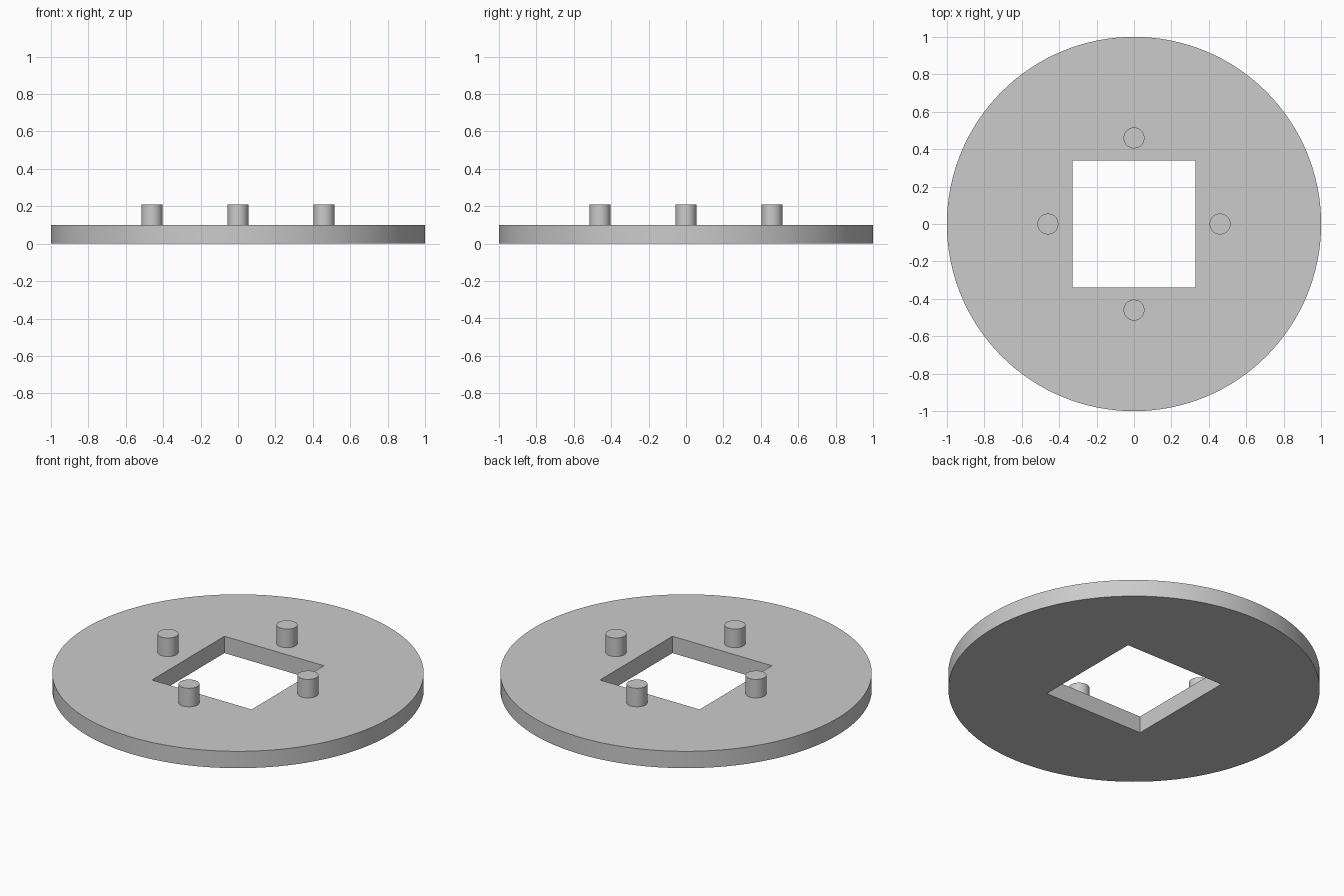
import bpy
from math import cos, sin, pi, radians

cube = bpy.data.objects.get("Cube")
if cube:
    bpy.data.objects.remove(cube, do_unlink=True)

PLATE_HEIGHT = 0.10
PEG_TOP = 0.21
PEG_RADIUS = 0.056
PEG_RING = 0.46

grey = bpy.data.materials.new("light grey")
grey.use_nodes = True
colour = (0.6, 0.6, 0.6, 1)
grey.diffuse_color = colour
grey.node_tree.nodes["Principled BSDF"].inputs["Base Color"].default_value = colour


def cylinder(name, radius, bottom, top, x=0, y=0, sides=48):
    bpy.ops.mesh.primitive_cylinder_add(
        vertices=sides, radius=radius, depth=top - bottom,
        location=(x, y, (bottom + top) / 2))
    obj = bpy.context.object
    obj.name = name
    obj.data.materials.append(grey)
    return obj


def smooth(obj):
    bpy.ops.object.select_all(action="DESELECT")
    obj.select_set(True)
    bpy.context.view_layer.objects.active = obj
    bpy.ops.object.shade_smooth_by_angle(angle=radians(30))


# Round plate
plate = cylinder("round_plate", 1, 0, PLATE_HEIGHT, sides=128)

# Rectangular opening through the plate
bpy.ops.mesh.primitive_cube_add(size=1, location=(0, 0, PLATE_HEIGHT / 2))
cutter = bpy.context.object
cutter.name = "opening_cutter"
cutter.scale = (0.655, 0.68, 0.5)
cutter.hide_render = True
cutter.data.materials.append(grey)

cut = plate.modifiers.new("opening", "BOOLEAN")
cut.operation = "DIFFERENCE"
cut.solver = "EXACT"
cut.object = cutter
bpy.context.view_layer.objects.active = plate
bpy.ops.object.modifier_apply(modifier=cut.name)
bpy.data.objects.remove(cutter, do_unlink=True)
smooth(plate)

# Four pegs around the opening
for i, side in enumerate(("left", "back", "right", "front")):
    angle = i * pi / 2
    peg = cylinder(side + "_peg", PEG_RADIUS, PLATE_HEIGHT, PEG_TOP,
                   PEG_RING * cos(angle), PEG_RING * sin(angle))
    smooth(peg)
